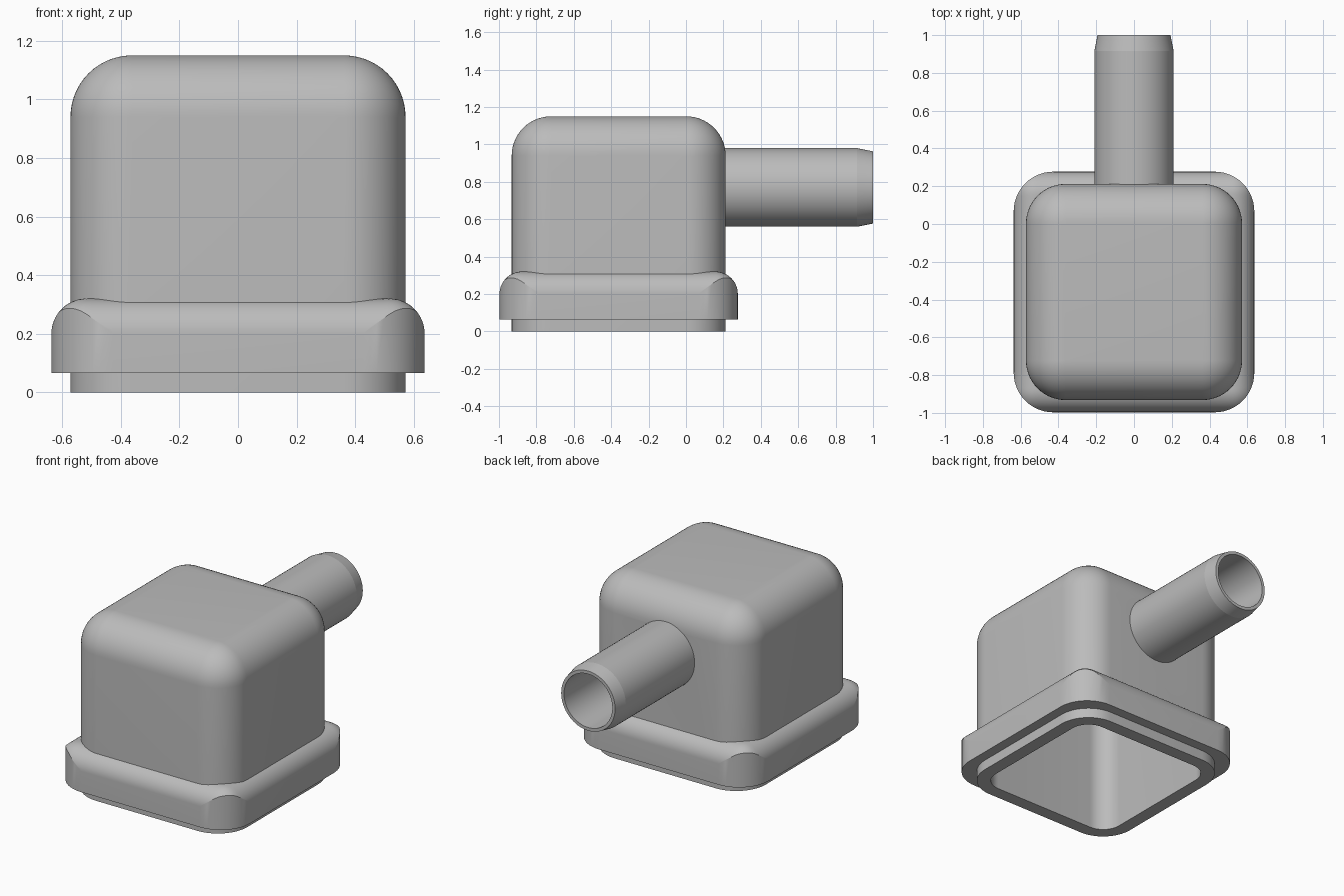
import bpy
import bmesh
from math import sin, cos, pi, sqrt
from mathutils import Vector

if "Cube" in bpy.data.objects:
    bpy.data.objects.remove(bpy.data.objects["Cube"], do_unlink=True)

grey = bpy.data.materials.new("plain_grey")
grey.use_nodes = True
colour = (0.5, 0.5, 0.5, 1)
grey.diffuse_color = colour
grey.node_tree.nodes["Principled BSDF"].inputs["Base Color"].default_value = colour

CENTRE_Y = -0.36
HALF_BODY = 0.572
HALF_FLANGE = 0.637
CORNER = 0.21
WALL = 0.085
TOP = 1.15
TUBE_Z = 0.77
STEPS = 14


def rounded_square(half, radius, height):
    """Ring of points; height is a number or a function of x and y."""
    ring = []
    for quarter in range(4):
        for i in range(STEPS + 1):
            a = (quarter + i / STEPS) * pi / 2
            sx = 1 if quarter in (0, 3) else -1
            sy = 1 if quarter in (0, 1) else -1
            x = sx * (half - radius) + radius * cos(a)
            y = sy * (half - radius) + radius * sin(a)
            z = height(x, y) if callable(height) else height
            ring.append(Vector((x, y + CENTRE_Y, z)))
    return ring


def circle(radius, y, segments=64):
    return [Vector((radius * cos(2 * pi * i / segments), y,
                    TUBE_Z + radius * sin(2 * pi * i / segments)))
            for i in range(segments)]


def loft(name, rings, closed=False):
    """Skin the rings in order; close into a loop or cap both ends."""
    bm = bmesh.new()
    loops = [[bm.verts.new(p) for p in ring] for ring in rings]
    pairs = list(zip(loops, loops[1:]))
    if closed:
        pairs.append((loops[-1], loops[0]))
    else:
        bm.faces.new(loops[0])
        bm.faces.new(loops[-1])
    for a, b in pairs:
        for i in range(len(a)):
            j = (i + 1) % len(a)
            bm.faces.new((a[i], a[j], b[j], b[i]))
    bmesh.ops.remove_doubles(bm, verts=bm.verts, dist=0.0001)
    bmesh.ops.recalc_face_normals(bm, faces=bm.faces)
    mesh = bpy.data.meshes.new(name)
    bm.to_mesh(mesh)
    bm.free()
    mesh.materials.append(grey)
    obj = bpy.data.objects.new(name, mesh)
    bpy.context.collection.objects.link(obj)
    return obj


def activate(obj):
    bpy.ops.object.select_all(action="DESELECT")
    obj.select_set(True)
    bpy.context.view_layer.objects.active = obj


def dome(half, radius, top):
    """Rings of an upright rounded box from the floor to its filleted top."""
    rings = [rounded_square(half, radius, 0)]
    for i in range(STEPS + 1):
        a = i / STEPS * pi / 2
        inset = radius * (1 - cos(a))
        rings.append(rounded_square(half - inset, radius - inset,
                                    top - radius + radius * sin(a)))
    return rings


# Hollow housing, open at the bottom
inner = dome(HALF_BODY - WALL, CORNER - WALL, TOP - WALL)
outer = dome(HALF_BODY, CORNER, TOP)
housing = loft("housing", inner[::-1] + outer)

# Port through the back wall
BORE = 0.173
cutter = loft("port_cutter", [circle(BORE, 0), circle(BORE, 0.4)])
cutter.hide_render = True
activate(housing)
cut = housing.modifiers.new("port", "BOOLEAN")
cut.operation = "DIFFERENCE"
cut.solver = "EXACT"
cut.object = cutter
bpy.ops.object.modifier_apply(modifier=cut.name)
bpy.data.objects.remove(cutter, do_unlink=True)

# Outlet tube with a tapered tip
tube = loft("outlet_tube", [circle(BORE, 0.18), circle(CORNER, 0.18),
                            circle(CORNER, 0.915), circle(0.193, 1),
                            circle(BORE, 1)], closed=True)

# Flange collar: ball-rounded top edge trimmed by wider vertical corners
ROUND = 0.12
SHOULDER = 0.2
FLANGE_BASE = 0.065


def collar_height(x, y):
    ux = max(0, abs(x) - HALF_FLANGE + ROUND)
    uy = max(0, abs(y) - HALF_FLANGE + ROUND)
    return SHOULDER + sqrt(max(0, ROUND ** 2 - ux ** 2 - uy ** 2))


insets = [ROUND * (1 - cos(i / STEPS * pi / 2)) for i in range(STEPS + 1)]
collar = [rounded_square(HALF_FLANGE - s, CORNER - s, collar_height) for s in insets]
base = [rounded_square(HALF_FLANGE - s, CORNER - s, FLANGE_BASE) for s in (ROUND, 0)]
flange = loft("flange_collar", base + collar, closed=True)

for part in (housing, tube, flange):
    activate(part)
    bpy.ops.object.shade_smooth_by_angle(angle=pi / 7.5 if part is not tube else pi / 18)
